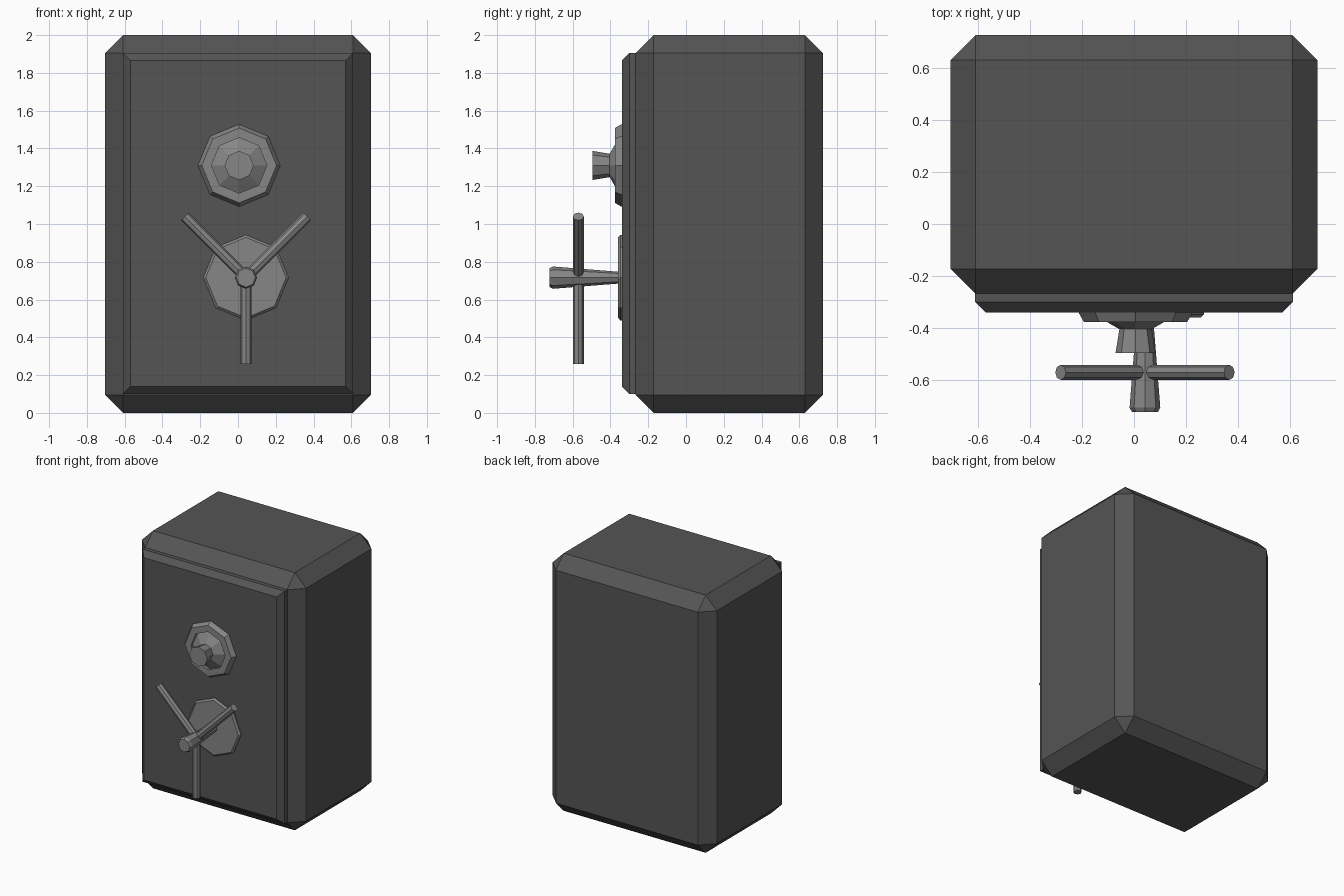
import bpy, bmesh
from math import cos, sin, pi, radians
from mathutils import Matrix, Vector

if "Cube" in bpy.data.objects:
    bpy.data.objects.remove(bpy.data.objects["Cube"])


def material(name, v):
    m = bpy.data.materials.new(name)
    m.diffuse_color = (v, v, v, 1)
    m.use_nodes = True
    m.node_tree.nodes["Principled BSDF"].inputs["Base Color"].default_value = m.diffuse_color
    return m


dark = material("dark_steel", 0.09)
light = material("light_steel", 0.24)


def finish(bm, name, mat):
    bmesh.ops.recalc_face_normals(bm, faces=bm.faces[:])
    me = bpy.data.meshes.new(name)
    bm.to_mesh(me)
    bm.free()
    me.materials.append(mat)
    ob = bpy.data.objects.new(name, me)
    bpy.context.collection.objects.link(ob)
    return ob


def bevelled_box(name, lo, hi, bevel, mat, front_only=False):
    lo, hi = Vector(lo), Vector(hi)
    bm = bmesh.new()
    bmesh.ops.create_cube(bm, size=1, matrix=Matrix.Translation((lo + hi) / 2)
                          @ Matrix.Diagonal((hi - lo).to_4d()))
    edges = [e for e in bm.edges if not front_only
             or all(abs(v.co.y - lo.y) < 1e-4 for v in e.verts)]
    bmesh.ops.bevel(bm, geom=edges, offset=bevel, segments=1,
                    affect='EDGES', profile=0.5)
    return finish(bm, name, mat)


def turned(name, profile, matrix, mat, sides=8):
    """Capped turned solid around local y from (radius, y) points."""
    bm = bmesh.new()
    rings = [[bm.verts.new((r * cos(2 * pi * i / sides), y, r * sin(2 * pi * i / sides)))
              for i in range(sides)] for r, y in profile]
    for a, b in zip(rings, rings[1:]):
        for i in range(sides):
            j = (i + 1) % sides
            bm.faces.new((a[i], a[j], b[j], b[i]))
    bm.faces.new(rings[0])
    bm.faces.new(rings[-1])
    bm.transform(matrix)
    return finish(bm, name, mat)


# Cabinet and door
bevelled_box("safe_body", (-0.705, -0.268, 0), (0.705, 0.725, 2), 0.096, dark)
bevelled_box("door", (-0.61, -0.34, 0.1), (0.61, -0.2, 1.905), 0.04, dark, True)

# Combination dial: raised ring, recessed cone and flared knob
turned("combination_dial",
       [(0.218, -0.33), (0.218, -0.342), (0.198, -0.377), (0.147, -0.377), (0.147, -0.355),
        (0.062, -0.404), (0.077, -0.495)],
       Matrix.Translation((0.006, 0, 1.31)), light)

# Handle back plate and tapered hub
axis = Matrix.Translation((0.042, 0, 0.716))
turned("handle_plate", [(0.226, -0.33), (0.226, -0.348), (0.213, -0.36)], axis, light)
turned("handle_hub", [(0.03, -0.34), (0.059, -0.705), (0.05, -0.722)], axis, light)

# Three spokes: one down, two raised at 45 degrees
for k, angle in enumerate((180, 45, -45)):
    m = (axis @ Matrix.Translation((0, -0.57, 0)) @ Matrix.Rotation(radians(angle), 4, 'Y')
         @ Matrix.Rotation(radians(90), 4, 'X'))
    turned(f"handle_spoke_{k + 1}", [(0.029, 0.02), (0.029, 0.458)], m, light)
